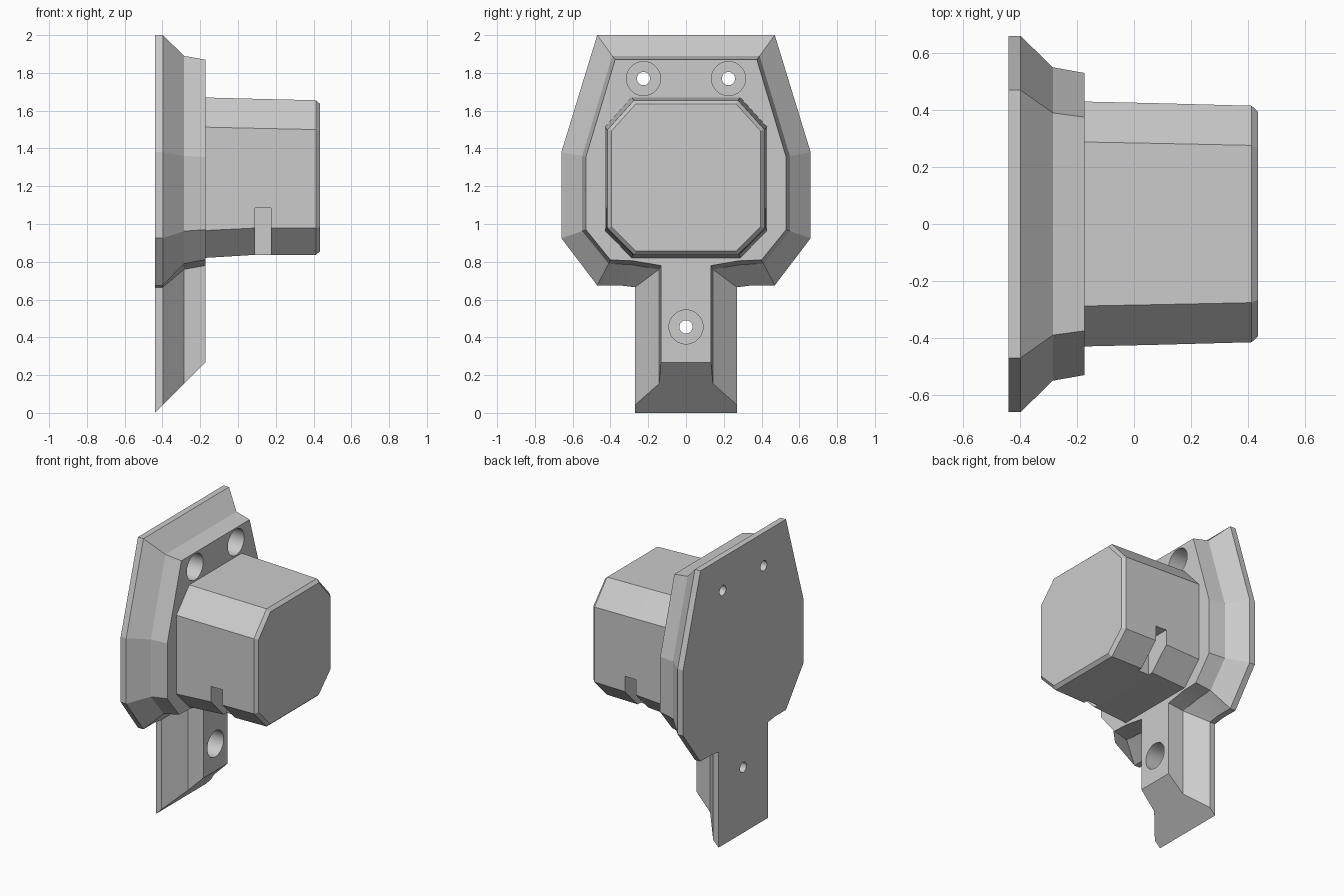
import bpy, bmesh, math
from mathutils import Matrix

cube = bpy.data.objects.get("Cube")
if cube:
    bpy.data.objects.remove(cube, do_unlink=True)

grey = bpy.data.materials.new("plain_grey")
grey.use_nodes = True
colour = (0.6, 0.6, 0.6, 1)
grey.diffuse_color = colour
grey.node_tree.nodes["Principled BSDF"].inputs["Base Color"].default_value = colour


def finish(name, bm):
    bmesh.ops.recalc_face_normals(bm, faces=bm.faces)
    mesh = bpy.data.meshes.new(name)
    bm.to_mesh(mesh)
    bm.free()
    mesh.materials.append(grey)
    obj = bpy.data.objects.new(name, mesh)
    bpy.context.collection.objects.link(obj)
    return obj


def loft(name, sections):
    """Skin sections along x; each is (x, half outline in y, z), mirrored in y."""
    bm = bmesh.new()
    rings = []
    for x, half in sections:
        outline = half + [(-y, z) for y, z in reversed(half)]
        rings.append([bm.verts.new((x, y, z)) for y, z in outline])
    count = len(rings[0])
    for a, b in zip(rings, rings[1:]):
        for i in range(count):
            j = (i + 1) % count
            bm.faces.new((a[i], a[j], b[j], b[i]))
    bm.faces.new(rings[0])
    bm.faces.new(rings[-1])
    return finish(name, bm)


def cut(target, cutter):
    cutter.hide_render = True
    mod = target.modifiers.new("cut", "BOOLEAN")
    mod.operation = "DIFFERENCE"
    mod.solver = "EXACT"
    mod.object = cutter
    bpy.context.view_layer.objects.active = target
    bpy.ops.object.modifier_apply(modifier=mod.name)
    bpy.data.objects.remove(cutter, do_unlink=True)


def rod(x0, x1, y, z, radius):
    bm = bmesh.new()
    place = Matrix.Translation(((x0 + x1) / 2, y, z)) @ Matrix.Rotation(math.pi / 2, 4, "Y")
    bmesh.ops.create_cone(bm, cap_ends=True, segments=40, radius1=radius,
                          radius2=radius, depth=x1 - x0, matrix=place)
    return finish("hole_cutter", bm)


# Mounting plate with flared rim and a stem cut at 45 degrees
base = [(0.47, 2.0), (0.66, 1.38), (0.66, 0.925), (0.47, 0.675), (0.35, 0.675), (0.27, 0.665)]
step = [(0.39, 1.89), (0.55, 1.36), (0.55, 0.962), (0.41, 0.79), (0.29, 0.785), (0.142, 0.76)]
rim = [(0.375, 1.87), (0.53, 1.355), (0.53, 0.97), (0.4, 0.81), (0.28, 0.805), (0.133, 0.78)]
back = -0.44
plate = loft("mounting_plate", [
    (x, half + [(half[-1][0], x - back)])
    for x, half in ((back, base), (-0.398, base), (-0.285, step), (-0.173, rim))])

# Counterbored screw holes
for y, z in ((0.225, 1.77), (-0.225, 1.77), (0, 0.455)):
    cut(plate, rod(-0.6, 0, y, z, 0.035))
    cut(plate, rod(-0.36, 0, y, z, 0.09))

# Tapered eight-sided housing with bevelled end
housing = loft("housing", [
    (-0.185, [(0.288, 1.67), (0.43, 1.513), (0.43, 0.965), (0.288, 0.82)]),
    (0.08, [(0.283, 1.663), (0.424, 1.507), (0.424, 0.978), (0.283, 0.836)]),
    (0.413, [(0.276, 1.655), (0.415, 1.5), (0.415, 0.978), (0.276, 0.837)]),
    (0.435, [(0.266, 1.635), (0.395, 1.492), (0.395, 0.986), (0.266, 0.857)])])

# Slot through the lower corner on each side
for side in (1, -1):
    bm = bmesh.new()
    bmesh.ops.create_cube(bm, size=1, matrix=Matrix.Translation((0.132, side * 0.4, 0.885))
                          @ Matrix.Diagonal((0.085, 0.3, 0.4, 1)))
    cut(housing, finish("slot_cutter", bm))

# Smooth hole walls, crisp edges elsewhere
bpy.ops.object.select_all(action="DESELECT")
plate.select_set(True)
bpy.context.view_layer.objects.active = plate
bpy.ops.object.shade_smooth_by_angle(angle=math.radians(12))
